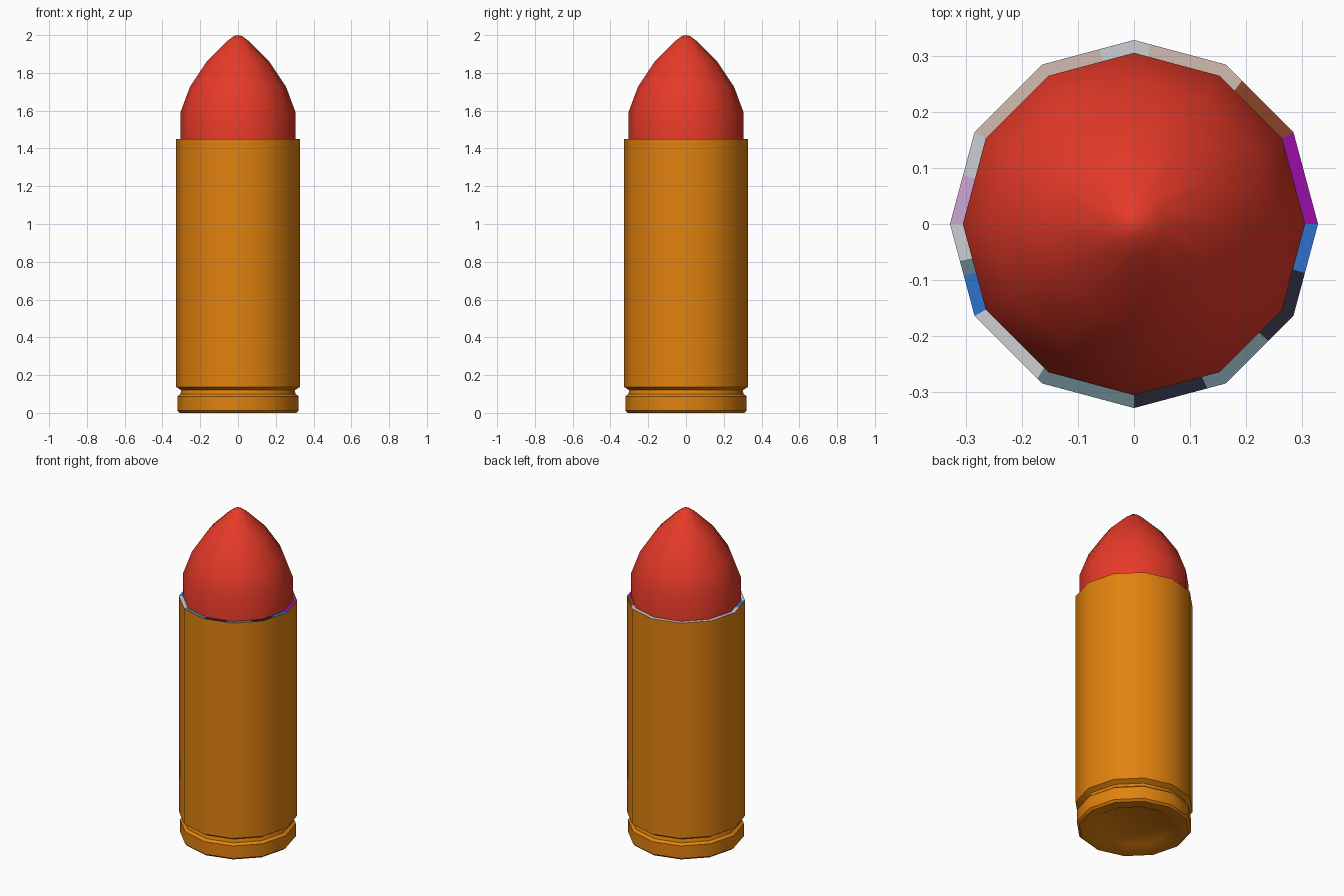
import bpy, bmesh, math

if "Cube" in bpy.data.objects:
    bpy.data.objects.remove(bpy.data.objects["Cube"])

SIDES = 12


def material(name, r, g, b):
    """Flat material from 0-255 sRGB values."""
    lin = lambda c: c / 12.92 if c <= 0.04045 else ((c + 0.055) / 1.055) ** 2.4
    m = bpy.data.materials.new(name)
    m.diffuse_color = (lin(r / 255), lin(g / 255), lin(b / 255), 1)
    m.use_nodes = True
    m.node_tree.nodes["Principled BSDF"].inputs["Base Color"].default_value = m.diffuse_color
    return m


COL = {
    "orange": material("orange", 225, 130, 14),
    "red": material("red", 230, 58, 40),
    "purple": material("purple", 155, 15, 168),
    "brown": material("brown", 136, 68, 36),
    "beige": material("beige", 210, 188, 176),
    "grey": material("light grey", 205, 207, 210),
    "lilac": material("lilac", 206, 166, 212),
    "slate": material("slate", 100, 127, 134),
    "dark": material("near black", 36, 36, 50),
    "blue": material("blue", 47, 114, 208),
}


def finish(name, bm, mats, angle=None):
    me = bpy.data.meshes.new(name)
    bm.to_mesh(me)
    bm.free()
    for m in mats:
        me.materials.append(COL[m])
    ob = bpy.data.objects.new(name, me)
    bpy.context.collection.objects.link(ob)
    if angle:
        bpy.ops.object.select_all(action='DESELECT')
        ob.select_set(True)
        bpy.context.view_layer.objects.active = ob
        bpy.ops.object.shade_smooth_by_angle(angle=math.radians(angle))
    return ob


def lathe(name, profile, color, angle):
    """Revolve (radius, z) points, bottom to top; radius 0 closes to a point."""
    bm = bmesh.new()
    rings = []
    for r, z in profile:
        n = SIDES if r else 1
        rings.append([bm.verts.new((r * math.cos(i * math.tau / SIDES),
                                    r * math.sin(i * math.tau / SIDES), z)) for i in range(n)])
    for a, b in zip(rings, rings[1:]):
        for i in range(SIDES):
            j = (i + 1) % SIDES
            quad = [a[i % len(a)], a[j % len(a)], b[j % len(b)], b[i % len(b)]]
            bm.faces.new(list(dict.fromkeys(quad)))
    return finish(name, bm, [color], angle)


# Case: recessed base, rim, extractor groove and straight wall
lathe("case", [(0, .02), (.21, .02), (.245, 0), (.308, 0), (.321, .012), (.321, .088),
               (.305, .1), (.30, .12), (.328, .137), (.328, 1.45)], "orange", 35)

# Pointed tip
lathe("tip", [(.305, 1.40), (.305, 1.59), (.255, 1.725), (.165, 1.86),
              (.055, 1.97), (.022, 1.995), (0, 2.0)], "red", 60)

# Case mouth: flat ring with coloured patches, each given as (end angle, colour)
PATCHES = [(30, "purple"), (53, "brown"), (85, "beige"), (101, "grey"), (150, "beige"),
           (164, "grey"), (180, "lilac"), (192, "grey"), (197, "slate"), (210, "blue"),
           (238, "grey"), (270, "slate"), (294, "dark"), (319, "slate"), (344, "dark"),
           (360, "blue")]


def on_polygon(radius, deg):
    """Point of the 12-sided outline at an angle."""
    step = 360 / SIDES
    off = math.radians(deg % step - step / 2)
    d = radius * math.cos(math.radians(step / 2)) / math.cos(off)
    return d * math.cos(math.radians(deg)), d * math.sin(math.radians(deg)), 1.45


names = [n for n in COL if n not in ("orange", "red")]
angles = sorted({a for a, _ in PATCHES} | {360 * i // SIDES for i in range(SIDES)})
bm = bmesh.new()
inner = [bm.verts.new(on_polygon(.304, a)) for a in angles[:-1]]
outer = [bm.verts.new(on_polygon(.328, a)) for a in angles[:-1]]
count = len(inner)
for i in range(count):
    j = (i + 1) % count
    f = bm.faces.new([inner[i], outer[i], outer[j], inner[j]])
    mid = (angles[i] + angles[i + 1]) / 2
    f.material_index = names.index(next(c for end, c in PATCHES if mid < end))
finish("case_mouth", bm, names)
